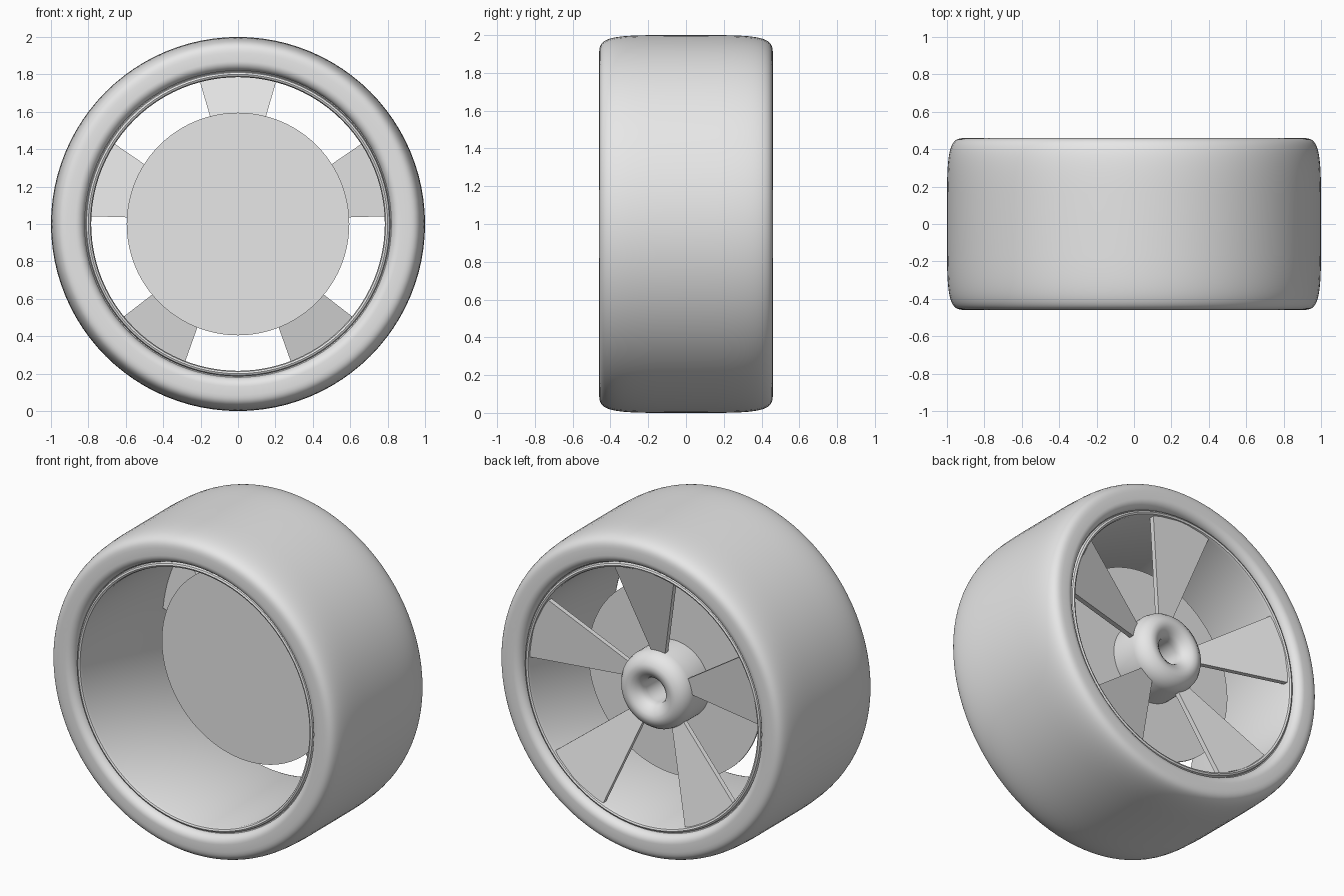
import bpy
import bmesh
import math
from mathutils import Matrix, Vector

cube = bpy.data.objects.get("Cube")
if cube:
    bpy.data.objects.remove(cube, do_unlink=True)

AXLE = Vector((0, 0, 1))

grey = bpy.data.materials.new("plain_grey")
grey.use_nodes = True
grey.diffuse_color = (0.8, 0.8, 0.8, 1)
grey.node_tree.nodes["Principled BSDF"].inputs["Base Color"].default_value = (0.8, 0.8, 0.8, 1)


def finish(bm, name):
    """Turn a bmesh into a named, shaded object centred on the axle."""
    bmesh.ops.remove_doubles(bm, verts=bm.verts, dist=0.0001)
    bmesh.ops.dissolve_degenerate(bm, edges=bm.edges, dist=0.0001)
    bmesh.ops.recalc_face_normals(bm, faces=bm.faces)
    mesh = bpy.data.meshes.new(name)
    bm.to_mesh(mesh)
    bm.free()
    mesh.materials.append(grey)
    obj = bpy.data.objects.new(name, mesh)
    obj.location = AXLE
    bpy.context.collection.objects.link(obj)
    bpy.ops.object.select_all(action="DESELECT")
    obj.select_set(True)
    bpy.context.view_layer.objects.active = obj
    bpy.ops.object.shade_smooth_by_angle(angle=math.radians(35))
    return obj


def revolve(name, profile, steps=96):
    """Spin a closed (radius, y) profile around the y axis."""
    bm = bmesh.new()
    verts = [bm.verts.new((r, y, 0)) for r, y in profile]
    edges = [bm.edges.new((verts[i - 1], verts[i])) for i in range(len(verts))]
    bmesh.ops.spin(bm, geom=verts + edges, cent=(0, 0, 0), axis=(0, 1, 0),
                   angle=math.tau, steps=steps)
    return finish(bm, name)


def power(value, n):
    return math.copysign(abs(value) ** (2 / n), value)


# Tyre: crowned tread with soft shoulders, then a round bead on each side
half_width, shoulder = 0.46, 0.87
tread = []
for i in range(41):
    a = math.pi * i / 40
    tread.append((shoulder + 0.13 * power(math.sin(a), 4.8),
                  half_width * power(math.cos(a), 4.8)))
bead = []
for i in range(1, 9):
    a = math.pi / 2 * i / 8
    bead.append((shoulder - 0.05 * math.sin(a), half_width - 0.05 * (1 - math.cos(a))))
left_side = [(r, -y) for r, y in bead]
revolve("tyre", tread + left_side + [(0.80, -0.40), (0.80, 0.40)] + bead[::-1])

# Rim barrel with a small rounded lip at both ends
lip = [(0.785, 0.41), (0.79, 0.425), (0.80, 0.43), (0.81, 0.425), (0.815, 0.41), (0.81, 0.39)]
revolve("rim_barrel", lip + [(r, -y) for r, y in reversed(lip)])

# Brake disc
revolve("brake_disc", [(0, 0.10), (0.595, 0.10), (0.595, 0.11), (0, 0.11)])

# Hub: rounded cap with a dished bore
revolve("hub", [(0.24, 0.105), (0.24, 0.27), (0.232, 0.305), (0.21, 0.337), (0.18, 0.358),
                (0.155, 0.363), (0.13, 0.357), (0.11, 0.343), (0.09, 0.325),
                (0.08, 0.305), (0.077, 0.28), (0.077, 0.105)], 64)

# Five flared spokes, sloping outward from hub to rim
outline = [(-0.045, 0.22), (0.045, 0.22), (0.205, 0.765), (0, 0.792), (-0.205, 0.765)]
thickness = 0.03
for k in range(5):
    bm = bmesh.new()
    face = bm.faces.new([bm.verts.new((x, 0.28 + 0.26 * (r - 0.25), r)) for x, r in outline])
    extruded = bmesh.ops.extrude_face_region(bm, geom=[face], use_keep_orig=True)
    moved = [v for v in extruded["geom"] if isinstance(v, bmesh.types.BMVert)]
    bmesh.ops.translate(bm, verts=moved, vec=(0, -thickness, 0))
    bm.transform(Matrix.Rotation(math.tau * k / 5, 4, "Y"))
    finish(bm, f"spoke_{k + 1}")
